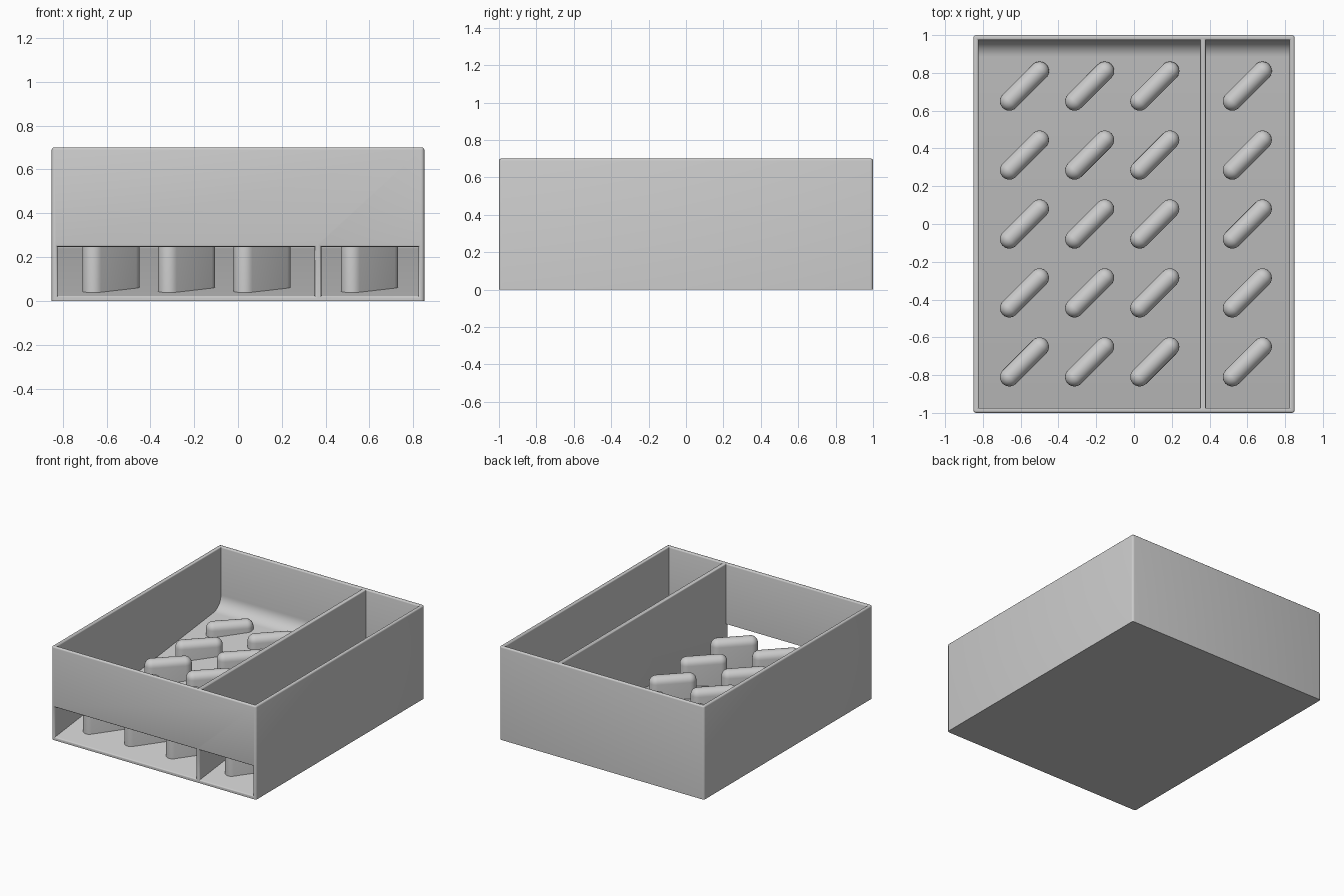
import bpy, bmesh, math
from mathutils import Vector

if "Cube" in bpy.data.objects:
    bpy.data.objects.remove(bpy.data.objects["Cube"])

HX, HY, H, T = 0.85, 1.0, 0.70, 0.027     # half sizes, height, wall thickness
SLOPE, LIP, OPEN = 0.115, 0.022, 0.247    # floor slope, floor front height, opening top
DIV = (0.35, 0.38)                        # divider x range


def finish(bm, name):
    bmesh.ops.recalc_face_normals(bm, faces=bm.faces)
    me = bpy.data.meshes.new(name)
    bm.to_mesh(me)
    bm.free()
    ob = bpy.data.objects.new(name, me)
    bpy.context.collection.objects.link(ob)
    return ob


def activate(ob):
    bpy.ops.object.select_all(action='DESELECT')
    ob.select_set(True)
    bpy.context.view_layer.objects.active = ob


# cavity cross-section (y, z): front slot, sloped floor, rounded back, open top
def cavity_profile(r=0.1, n=10):
    iy = HY - T
    a = math.atan(SLOPE)
    floor = lambda y: LIP + SLOPE * (y + HY)
    cy = iy - r
    cz = floor(cy) + r / math.cos(a)
    pts = [(-1.1, LIP), (-HY, LIP)]
    for i in range(n + 1):
        t = -math.pi / 2 + a + (math.pi / 2 - a) * i / n
        pts.append((cy + r * math.cos(t), cz + r * math.sin(t)))
    return pts + [(iy, 0.9), (-iy, 0.9), (-iy, OPEN), (-1.1, OPEN)]


def cavity(name, x0, x1):
    bm = bmesh.new()
    f = bm.faces.new([bm.verts.new((x0, y, z)) for y, z in cavity_profile()])
    out = bmesh.ops.extrude_face_region(bm, geom=[f])
    bmesh.ops.translate(bm, vec=(x1 - x0, 0, 0),
                        verts=[v for v in out['geom'] if isinstance(v, bmesh.types.BMVert)])
    ob = finish(bm, name)
    ob.hide_render = True
    return ob


# outer block with rounded vertical corners
bm = bmesh.new()
bmesh.ops.create_cube(bm, size=1)
for v in bm.verts:
    v.co = Vector((v.co.x * 2 * HX, v.co.y * 2 * HY, (v.co.z + 0.5) * H))
upright = [e for e in bm.edges if abs(e.verts[0].co.z - e.verts[1].co.z) > 0.1]
bmesh.ops.bevel(bm, geom=upright, offset=0.015, segments=4, profile=0.5, affect='EDGES')
tray = finish(bm, "divided_tray")

# hollow out both compartments
activate(tray)
for name, x0, x1 in (("wide_cavity", T - HX, DIV[0]), ("narrow_cavity", DIV[1], HX - T)):
    cutter = cavity(name, x0, x1)
    mod = tray.modifiers.new(name, 'BOOLEAN')
    mod.operation, mod.solver, mod.object = 'DIFFERENCE', 'EXACT', cutter
    bpy.ops.object.modifier_apply(modifier=mod.name)
    bpy.data.objects.remove(cutter)

# round the top rims and the edges of the front openings
bm = bmesh.new()
bm.from_mesh(tray.data)
edges = []
for e in bm.edges:
    if len(e.link_faces) != 2 or e.calc_face_angle(0) < 1.0:
        continue
    rim = all(v.co.z > H - 0.001 for v in e.verts)
    slot = all(v.co.y < -HY + 0.001 and 0.01 < v.co.z < 0.3 for v in e.verts)
    if rim or slot:
        edges.append(e)
bmesh.ops.bevel(bm, geom=edges, offset=0.01, segments=3, profile=0.5,
                affect='EDGES', clamp_overlap=False)
bm.to_mesh(tray.data)
bm.free()
activate(tray)
bpy.ops.object.shade_smooth_by_angle(angle=math.radians(35))


# upright pill-shaped baffle with a fully rounded, level top
def baffle(name, x, y, r=0.05, half=0.08, top=0.305, n=12, m=6):
    bm = bmesh.new()
    levels = [(r, 0.012)] + [(r * math.cos(i * math.pi / 2 / m),
                              top - r + r * math.sin(i * math.pi / 2 / m)) for i in range(m + 1)]
    rings = []
    for rad, z in levels:
        ring = []
        for s in (1, -1):
            for i in range(n + 1):
                t = -math.pi / 4 + math.pi * i / n + (0 if s > 0 else math.pi)
                ring.append(bm.verts.new((x + s * half + rad * math.cos(t),
                                          y + s * half + rad * math.sin(t), z)))
        rings.append(ring)
    bm.faces.new(rings[0][::-1])
    for a, b in zip(rings, rings[1:]):
        for i in range(len(a)):
            j = (i + 1) % len(a)
            bm.faces.new((a[i], a[j], b[j], b[i]))
    bmesh.ops.remove_doubles(bm, verts=bm.verts, dist=1e-4)
    activate(finish(bm, name))
    bpy.ops.object.shade_smooth_by_angle(angle=math.radians(40))


# five rows of baffles: three in the wide bay, one in the narrow bay
for row in range(5):
    for col, x in enumerate((-0.58, -0.235, 0.11, 0.6)):
        baffle(f"baffle_{row + 1}_{col + 1}", x, 0.73 - 0.365 * row)
